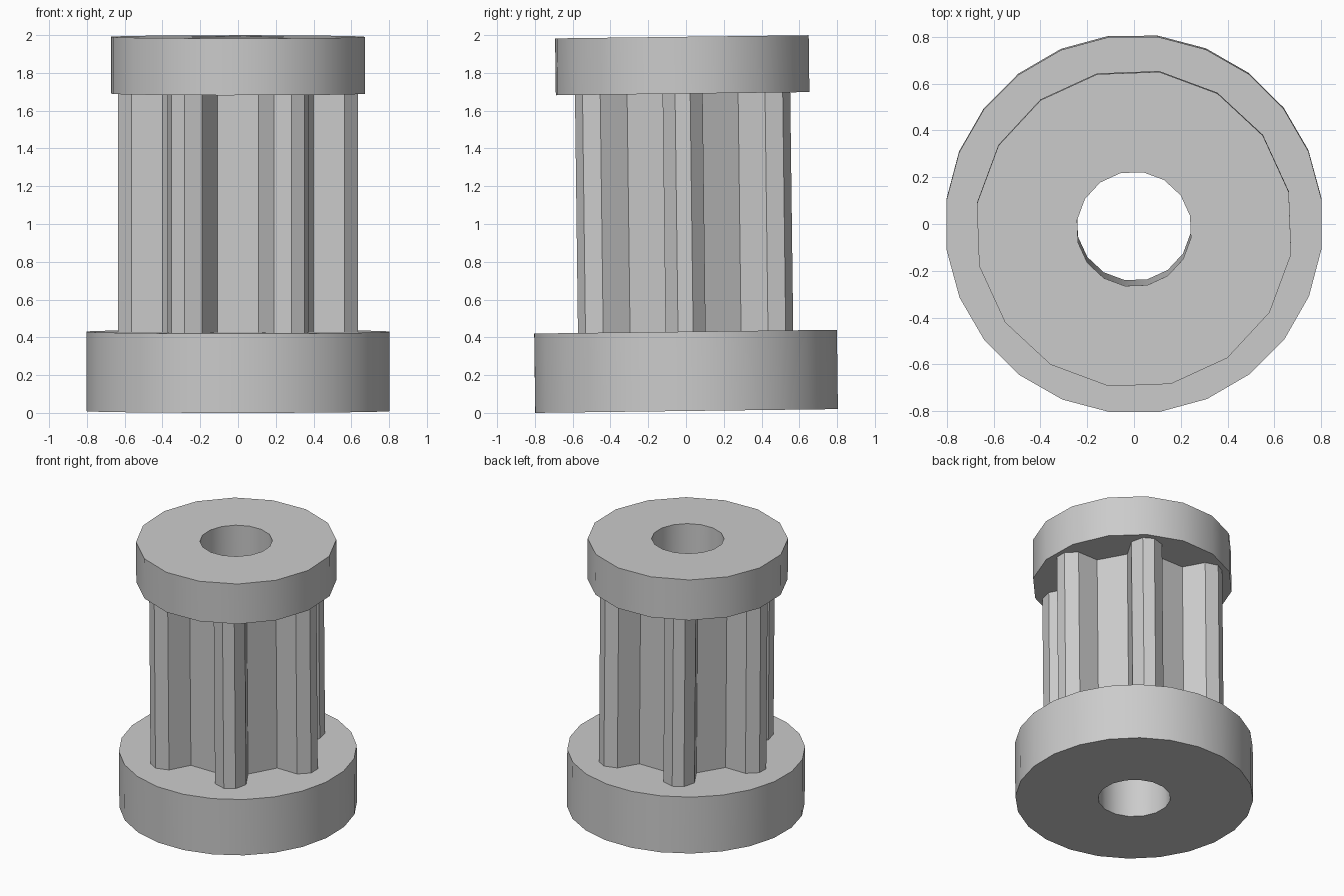
import bpy, bmesh, math
from mathutils import Matrix

if "Cube" in bpy.data.objects:
    bpy.data.objects.remove(bpy.data.objects["Cube"])

TILT = 0.0125                 # whole part leans very slightly towards the front
PHASE = math.radians(13.4)    # rotation of the bore and top flange polygons
PLACE = Matrix.Translation((0, 0.003, 0.0101)) @ Matrix.Rotation(TILT, 4, 'X')

grey = bpy.data.materials.new("light_grey")
grey.diffuse_color = (0.6, 0.6, 0.6, 1)
grey.use_nodes = True
grey.node_tree.nodes["Principled BSDF"].inputs["Base Color"].default_value = grey.diffuse_color


def ring(radius, sides, phase):
    return [(radius * math.cos(phase + i * math.tau / sides),
             radius * math.sin(phase + i * math.tau / sides)) for i in range(sides)]


def bored_prism(name, outline, z0, z1, caps=True):
    """Extrude an outline with the central bore cut through it."""
    bm = bmesh.new()
    edges = []
    for loop in (outline, ring(0.246, 16, PHASE)):
        vs = [bm.verts.new((x, y, z0)) for x, y in loop]
        edges += [bm.edges.new((vs[i - 1], vs[i])) for i in range(len(vs))]
    bmesh.ops.triangle_fill(bm, edges=edges, use_beauty=True)
    out = bmesh.ops.extrude_face_region(bm, geom=bm.faces[:], use_keep_orig=True)
    for v in out["geom"]:
        if isinstance(v, bmesh.types.BMVert):
            v.co.z = z1
    bmesh.ops.recalc_face_normals(bm, faces=bm.faces[:])
    if not caps:
        flat = [f for f in bm.faces if abs(f.normal.z) > 0.9]
        bmesh.ops.delete(bm, geom=flat, context='FACES')
    bm.transform(PLACE)
    mesh = bpy.data.meshes.new(name)
    bm.to_mesh(mesh)
    bm.free()
    mesh.materials.append(grey)
    ob = bpy.data.objects.new(name, mesh)
    bpy.context.collection.objects.link(ob)
    bpy.context.view_layer.objects.active = ob
    ob.select_set(True)
    bpy.ops.object.shade_smooth_by_angle(angle=math.radians(30))
    ob.select_set(False)


# Six-tooth outline: root, shoulder and tip points of one tooth, mirrored and repeated
half = [(0.40, -0.105), (0.565, -0.106), (0.635, -0.04)]
tooth = half + [(r, -w) for r, w in reversed(half)]
gear = []
for k in range(6):
    c, s = math.cos(k * math.pi / 3), math.sin(k * math.pi / 3)
    gear += [(r * c - w * s, r * s + w * c) for r, w in tooth]

bored_prism("base_flange", ring(0.808, 24, math.radians(7.7)), 0, 0.42)
bored_prism("toothed_shaft", gear, 0.42, 1.68, caps=False)
bored_prism("top_flange", ring(0.68, 16, PHASE), 1.68, 1.981)
